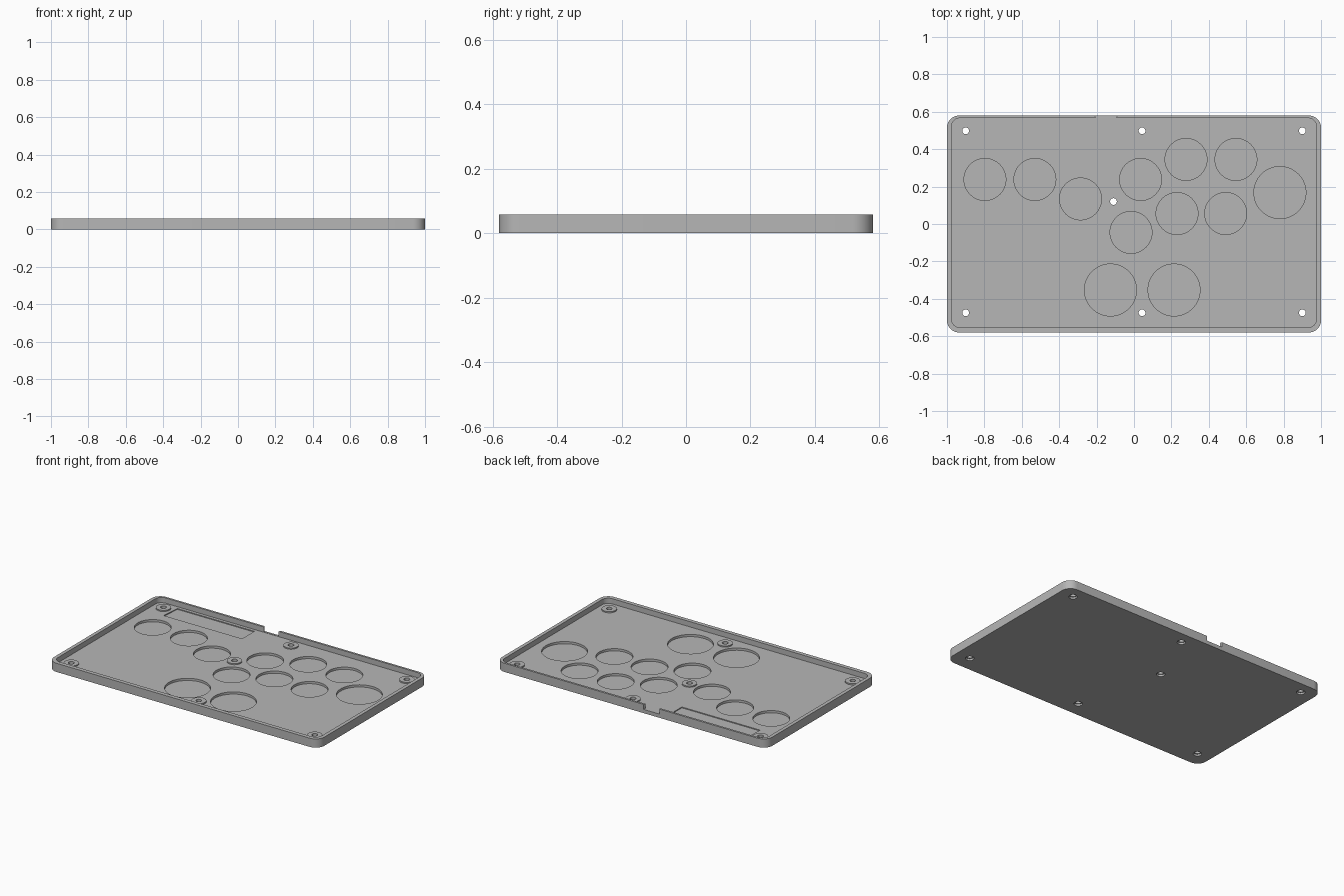
import bpy, bmesh
from math import cos, sin, pi

if "Cube" in bpy.data.objects:
    bpy.data.objects.remove(bpy.data.objects["Cube"], do_unlink=True)

grey = bpy.data.materials.new("plain_grey")
grey.use_nodes = True
colour = (0.47, 0.47, 0.47, 1)
grey.diffuse_color = colour
grey.node_tree.nodes["Principled BSDF"].inputs["Base Color"].default_value = colour

HEIGHT, FLOOR, BOSS_TOP, POCKET = 0.058, 0.023, 0.031, 0.008


def circle(x, y, r, n=48):
    return [(x + r * cos(2 * pi * i / n), y + r * sin(2 * pi * i / n)) for i in range(n)]


def rounded(x0, x1, y0, y1, r, n=10):
    corners = [(x1 - r, y1 - r), (x0 + r, y1 - r), (x0 + r, y0 + r), (x1 - r, y0 + r)]
    return [(cx + r * cos(pi / 2 * (k + i / n)), cy + r * sin(pi / 2 * (k + i / n)))
            for k, (cx, cy) in enumerate(corners) for i in range(n + 1)]


def prisms(name, outlines, z0, z1):
    """One object holding an upright prism for every outline."""
    bm = bmesh.new()
    for outline in outlines:
        face = bm.faces.new([bm.verts.new((x, y, z0)) for x, y in outline])
        top = bmesh.ops.extrude_face_region(bm, geom=[face])["geom"]
        bmesh.ops.translate(bm, vec=(0, 0, z1 - z0),
                            verts=[v for v in top if isinstance(v, bmesh.types.BMVert)])
    bmesh.ops.recalc_face_normals(bm, faces=bm.faces)
    mesh = bpy.data.meshes.new(name)
    bm.to_mesh(mesh)
    bm.free()
    mesh.materials.append(grey)
    ob = bpy.data.objects.new(name, mesh)
    bpy.context.collection.objects.link(ob)
    return ob


def combine(body, tool, operation="DIFFERENCE"):
    tool.hide_render = True
    mod = body.modifiers.new("combine", "BOOLEAN")
    mod.operation, mod.object, mod.solver = operation, tool, "EXACT"
    bpy.context.view_layer.objects.active = body
    bpy.ops.object.modifier_apply(modifier=mod.name)
    bpy.data.objects.remove(tool, do_unlink=True)


# Shallow tray with a rounded outline
tray = prisms("tray", [rounded(-1, 1, -0.58, 0.58, 0.065)], 0, HEIGHT)
combine(tray, prisms("cavity", [rounded(-0.976, 0.976, -0.553, 0.566, 0.045)], FLOOR, 0.1))

# Screw bosses
screws = [(x, y) for x in (-0.9, 0.043, 0.9) for y in (-0.475, 0.498)] + [(-0.11, 0.12)]
combine(tray, prisms("bosses", [circle(x, y, 0.046) for x, y in screws], 0.015, BOSS_TOP), "UNION")

# Round button pockets in the floor
small = [(-0.797, 0.238), (-0.53, 0.238), (-0.286, 0.134), (0.035, 0.238), (0.278, 0.345),
         (0.545, 0.345), (0.23, 0.056), (0.49, 0.056), (-0.016, -0.045)]
large = [(0.78, 0.168), (-0.126, -0.353), (0.214, -0.353)]
pockets = [circle(x, y, 0.112) for x, y in small] + [circle(x, y, 0.139, 64) for x, y in large]
combine(tray, prisms("pockets", pockets, POCKET, 0.1))

# Shallow board recess beside the back wall
board = [(-0.84, 0.415), (-0.26, 0.415), (-0.26, 0.545), (-0.83, 0.545)]
combine(tray, prisms("board_recess", [board], FLOOR - 0.006, 0.1))

# Cable notch through the back wall
notch = [(-0.2, 0.55), (-0.1, 0.55), (-0.085, 0.6), (-0.215, 0.6)]
combine(tray, prisms("cable_notch", [notch], FLOOR + 0.002, 0.1))

# Screw holes with counterbores underneath
combine(tray, prisms("screw_holes", [circle(x, y, 0.018, 32) for x, y in screws], -0.1, 0.1))
combine(tray, prisms("counterbores", [circle(x, y, 0.026, 32) for x, y in screws], -0.1, 0.012))

bpy.ops.object.select_all(action="DESELECT")
tray.select_set(True)
bpy.context.view_layer.objects.active = tray
bpy.ops.object.shade_smooth_by_angle(angle=0.6)
